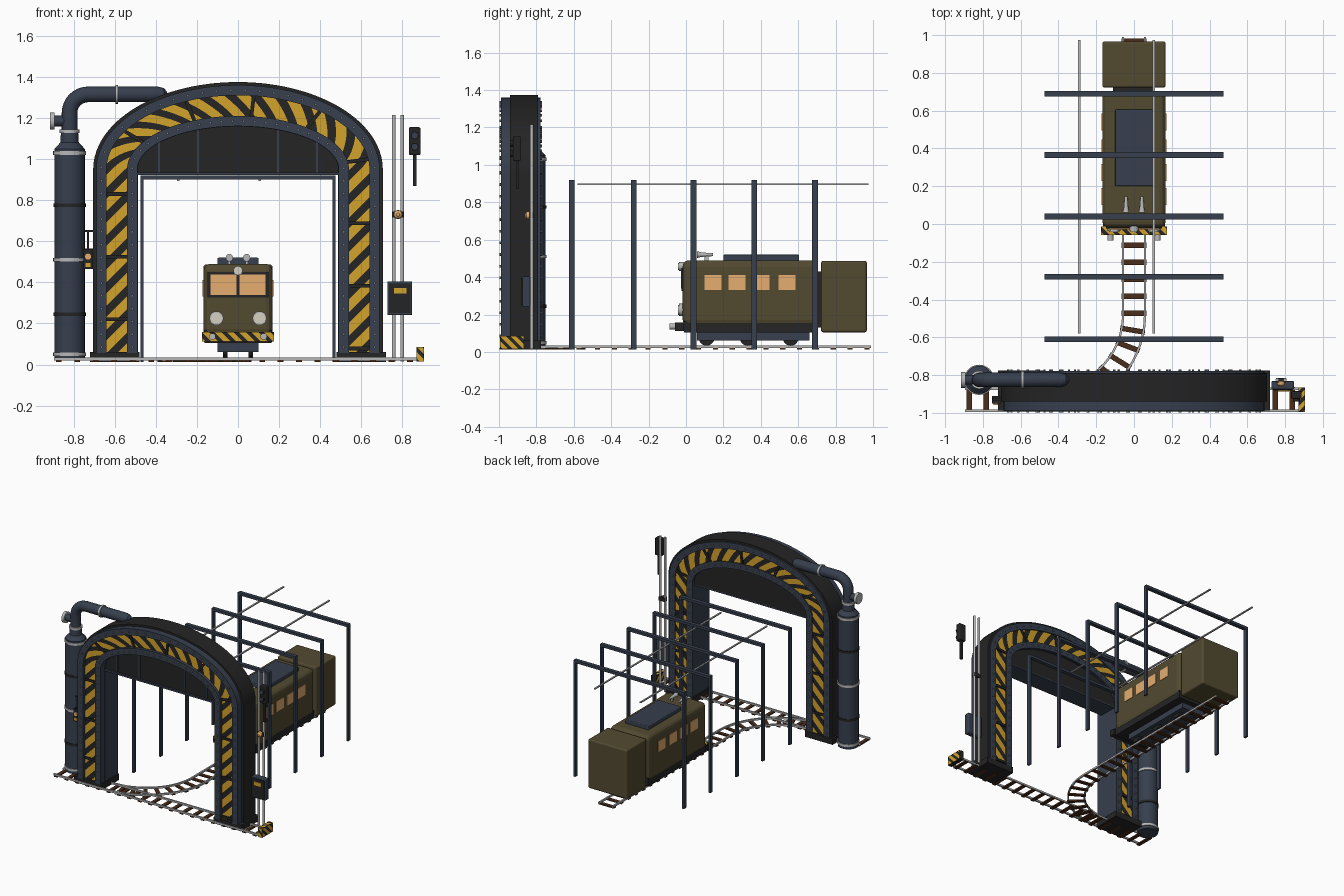
import bpy, bmesh, math
from mathutils import Vector, Matrix

if "Cube" in bpy.data.objects:
    bpy.data.objects.remove(bpy.data.objects["Cube"])


def material(name, r, g, b):
    m = bpy.data.materials.new(name)
    m.use_nodes = True
    m.diffuse_color = (r, g, b, 1)
    m.node_tree.nodes["Principled BSDF"].inputs["Base Color"].default_value = (r, g, b, 1)
    return m


BLACK = material("charcoal black", .018, .018, .018)
NAVY = material("slate navy", .038, .05, .075)
YELLOW = material("hazard yellow", .65, .36, .025)
OLIVE = material("olive brown", .085, .068, .03)
GLOW = material("warm window", .78, .42, .16)
WOOD = material("sleeper brown", .07, .026, .01)
STEEL = material("light steel", .48, .48, .48)
LENS = material("lamp lens", .68, .64, .54)
RIVET = material("rivet grey", .16, .18, .22)


# ---------- helpers ----------
def finish(name, bm, mat, smooth=False, bevel=0, fix=True):
    if fix:
        bmesh.ops.recalc_face_normals(bm, faces=bm.faces)
    me = bpy.data.meshes.new(name)
    bm.to_mesh(me)
    bm.free()
    me.materials.append(mat)
    ob = bpy.data.objects.new(name, me)
    bpy.context.collection.objects.link(ob)
    if bevel:
        mod = ob.modifiers.new("bevel", 'BEVEL')
        mod.width, mod.segments = bevel, 3
    if smooth:
        bpy.ops.object.select_all(action='DESELECT')
        ob.select_set(True)
        bpy.context.view_layer.objects.active = ob
        bpy.ops.object.shade_smooth_by_angle(angle=math.radians(35))
    return ob


def boxes(name, items, mat, bevel=0):
    """items: (x0, x1, y0, y1, z0, z1[, turn about z])"""
    bm = bmesh.new()
    for x0, x1, y0, y1, z0, z1, *turn in items:
        c = Matrix.Translation(((x0 + x1) / 2, (y0 + y1) / 2, (z0 + z1) / 2))
        r = Matrix.Rotation(turn[0] if turn else 0, 4, 'Z')
        s = Matrix.Diagonal((x1 - x0, y1 - y0, z1 - z0, 1))
        bmesh.ops.create_cube(bm, size=1, matrix=c @ r @ s)
    return finish(name, bm, mat, bevel=bevel)


def loft(name, sections, mat, smooth=False):
    bm = bmesh.new()
    rings = [[bm.verts.new(p) for p in sec] for sec in sections]
    n = len(rings[0])
    for a, b in zip(rings, rings[1:]):
        for i in range(n):
            bm.faces.new((a[i], a[(i + 1) % n], b[(i + 1) % n], b[i]))
    bm.faces.new(rings[0])
    bm.faces.new(rings[-1])
    return finish(name, bm, mat, smooth)


def tube(name, path, radii, mat, n=20):
    path = [Vector(p) for p in path]
    if not isinstance(radii, (list, tuple)):
        radii = [radii] * len(path)
    secs = []
    for i, p in enumerate(path):
        t = (path[min(i + 1, len(path) - 1)] - path[max(i - 1, 0)]).normalized()
        side = Vector((1, 0, 0)) if abs(t.y) > .7 else Vector((0, 1, 0))
        up = t.cross(side)
        secs.append([p + radii[i] * (math.cos(a) * side + math.sin(a) * up)
                     for a in (math.tau * k / n for k in range(n))])
    return loft(name, secs, mat, True)


def stripes(name, fn, length, shear, pitch, flip=False, ns=4, nt=6):
    """Thin slanted plates; fn(s, t) maps along and across the band."""
    bm = bmesh.new()
    for k in range(-int(shear / pitch) - 1, int(length / pitch) + 1):
        grid = []
        for i in range(ns + 1):
            row = []
            for j in range(nt + 1):
                t = j / nt
                s = k * pitch + pitch * .55 * i / ns + shear * (1 - t)
                row.append(bm.verts.new(fn(min(max(s, 0), length), t)))
            grid.append(row)
        for i in range(ns):
            for j in range(nt):
                q = [grid[i][j], grid[i + 1][j], grid[i + 1][j + 1], grid[i][j + 1]]
                bm.faces.new(q[::-1] if flip else q)
    bmesh.ops.dissolve_degenerate(bm, dist=1e-5, edges=bm.edges)
    finish(name, bm, YELLOW, fix=False)


# ---------- arch ----------
Z0, ZC, MID = .055, .95, .59
LEG = ZC - Z0
table = [0]
for i in range(400):
    a0, a1 = math.pi * i / 400, math.pi * (i + 1) / 400
    table.append(table[-1] + math.hypot(MID * (math.cos(a1) - math.cos(a0)),
                                        (MID - .28) * (math.sin(a1) - math.sin(a0))))
TOTAL = 2 * LEG + table[-1]


def arch(s, a, y):
    """Point at length s along an arch of half width a, left foot to right foot."""
    if s <= LEG:
        return Vector((-a, y, Z0 + s))
    if s >= TOTAL - LEG:
        return Vector((a, y, Z0 + TOTAL - s))
    d = s - LEG
    i = max(k for k in range(400) if table[k] <= d)
    th = math.pi * (i + (d - table[i]) / (table[i + 1] - table[i])) / 400
    return Vector((-a * math.cos(th), y, ZC + (a - .28) * math.sin(th)))


def arch_ring(name, a0, a1, y0, y1, mat):
    steps = [0] + [LEG + table[-1] * i / 64 for i in range(65)] + [TOTAL]
    loft(name, [[arch(s, a0, y0), arch(s, a1, y0), arch(s, a1, y1), arch(s, a0, y1)]
                for s in steps], mat, True)


arch_ring("arch_body", .497, .705, -.94, -.79, BLACK)
arch_ring("arch_lining", .488, .497, -.94, -.79, NAVY)
arch_ring("stripe_backing", .54, .64, -.966, -.94, BLACK)
for side, y0, y1, yb in (("front", -.99, -.94, -.968), ("back", -.79, -.778, -.787)):
    arch_ring(side + "_outer_trim", .64, .69, y0, y1, NAVY)
    arch_ring(side + "_inner_trim", .49, .54, y0, y1, NAVY)
    stripes(side + "_arch_stripes", lambda s, t: arch(s, .54 + .1 * t, yb), TOTAL, .1, .115,
            side == "back")
    # plate joints and rivets
    bm = bmesh.new()
    for k in range(11):
        s = .165 + .305 * k
        p, q = arch(s, .54, yb), arch(s, .64, yb)
        turn = Matrix.Rotation(-math.atan2((q - p).z, (q - p).x), 4, 'Y')
        bmesh.ops.create_cube(bm, size=1, matrix=Matrix.Translation((p + q) / 2) @ turn
                              @ Matrix.Diagonal((.1, .016, .018, 1)))
    finish(side + "_plate_joints", bm, BLACK)
    bm = bmesh.new()
    yr = y0 if side == "front" else y1
    for a in (.515, .665):
        for k in range(52):
            m = Matrix.Translation(arch(.03 + k * (TOTAL - .06) / 51, a, yr))
            bmesh.ops.create_cone(bm, cap_ends=True, segments=6, radius1=.007, radius2=.007,
                                  depth=.016, matrix=m @ Matrix.Rotation(math.pi / 2, 4, 'X'))
    finish(side + "_rivets", bm, RIVET)

# Panel closing the top of the opening
top = [arch(LEG + table[-1] * i / 48, .49, 0) for i in range(49)]
loft("lintel_panel", [[(p.x, -.93, .93), (p.x, -.93, p.z), (p.x, -.8, p.z), (p.x, -.8, .93)]
                      for p in top], BLACK)
boxes("lintel_ribs", [(x - .005, x + .005, -.937, -.93, .935, z)
                      for x, z in ((-.385, 1.08), (-.195, 1.14), (.195, 1.14), (.385, 1.08))], NAVY)
boxes("lintel_sill", [(-.49, .49, -.945, -.8, .922, .935)], NAVY)
boxes("arch_feet", [(x - .12, x + .12, -.988, -.775, .013, .06) for x in (-.6, .6)], BLACK)


# ---------- tracks ----------
def track(name, path, gauge=.116, spacing=.09):
    path = [Vector((x, y, 0)) for x, y in path]
    tans = [(path[min(i + 1, len(path) - 1)] - path[max(i - 1, 0)]).normalized()
            for i in range(len(path))]
    for label, sign in (("left", -1), ("right", 1)):
        secs = []
        for p, t in zip(path, tans):
            n = Vector((-t.y, t.x, 0))
            c = p + n * sign * gauge / 2
            secs.append([c + n * dx + Vector((0, 0, z)) for dx, z in
                         ((-.006, .02), (.006, .02), (.006, .034), (-.006, .034))])
        loft(f"{name}_{label}_rail", secs, STEEL)
    ties, left = [], spacing / 4
    for p, q in zip(path, path[1:]):
        d = q - p
        while left < d.length:
            c = p + d.normalized() * left
            ties.append((c.x - .014, c.x + .014, c.y - .066, c.y + .066, .012, .022,
                         math.atan2(d.y, d.x)))
            left += spacing
        left -= d.length
    boxes(name + "_sleepers", ties, WOOD)


R, YT = .45, -.93
track("cross_track", [(-.895, YT), (.9, YT)])
bend = [(-R + R * math.cos(a), YT + R - R * math.sin(a))
        for a in (math.pi / 2 * i / 24 for i in range(25))]
track("main_track", [(0, .99)] + bend)

# Buffer stop at the end of the cross track
boxes("buffer_stop", [(.87, .905, -.995, -.865, .015, .085)], BLACK)
stripes("stop_end_stripes", lambda s, t: (.907, -.995 + s, .015 + .07 * t), .13, .07, .055)
stripes("stop_inner_stripes", lambda s, t: (.868, -.995 + s, .015 + .07 * t), .13, .07, .055, True)
stripes("stop_top_stripes", lambda s, t: (.905 - .035 * t, -.995 + s, .087), .13, .035, .055)
stripes("stop_front_stripes", lambda s, t: (.87 + s, -.997, .015 + .07 * t), .035, .07, .055)

# ---------- overhead line ----------
for i, y in enumerate((-.61, -.28, .04, .365, .69)):
    boxes(f"line_portal_{i + 1}", [(-.475, -.46, y - .015, y + .015, .013, .92),
                                   (.46, .475, y - .015, y + .015, .013, .92),
                                   (-.475, .475, y - .015, y + .015, .9, .92)], NAVY)
boxes("overhead_wires", [(x - .006, x + .006, -.58, .975, .893, .901) for x in (-.29, .105)], STEEL)

# ---------- railcar ----------
boxes("railcar_body", [(-.168, .168, -.018, .705, .14, .49)], OLIVE, bevel=.032)
boxes("railcar_skirt", [(-.163, .163, -.012, .7, .105, .165)], BLACK)
boxes("railcar_underframe", [(-.1, .1, .06, .66, .062, .106)], NAVY)
boxes("roof_unit", [(-.1, .1, .2, .605, .48, .52)], NAVY, bevel=.006)
boxes("windscreen_frame", [(-.148, .148, -.024, -.01, .325, .45)], BLACK)
boxes("windscreen_panes", [(-.135, -.008, -.028, -.02, .338, .438),
                           (.008, .135, -.028, -.02, .338, .438)], GLOW)
boxes("side_windows", [(sx - .004, sx + .004, y, y + .09, .33, .412)
                       for sx in (-.168, .168) for y in (.1, .228, .357, .495)], GLOW)
boxes("bumper", [(-.175, .175, -.058, -.012, .113, .158)], BLACK)
stripes("bumper_front_stripes", lambda s, t: (-.175 + s, -.06, .113 + .045 * t), .35, .045, .06)
stripes("bumper_top_stripes", lambda s, t: (-.175 + s, -.058 + .046 * t, .16), .35, .045, .06)
for label, x, z, r in (("left", .105, .225, .034), ("right", -.105, .225, .034),
                       ("top", 0, .457, .023)):
    tube(label + "_headlight_rim", [(x, -.01, z), (x, -.038, z)], r, STEEL)
    tube(label + "_headlight_lens", [(x, -.03, z), (x, -.042, z)], r * .8, LENS)
for label, sx in (("left", 1), ("right", -1)):
    tube(label + "_buffer", [(sx * .125, -.05, .136), (sx * .125, -.088, .136)], .016, STEEL)
    tube(label + "_horn", [(sx * .042, .06, .52), (sx * .042, .085, .52), (sx * .042, .145, .52)],
         [.018, .012, .008], STEEL, 14)
    boxes(label + "_horn_foot", [(sx * .042 - .006, sx * .042 + .006, .1, .12, .48, .52)], STEEL)
    for i, y in enumerate((.11, .33, .56)):
        tube(f"{label}_wheel_{i + 1}", [(sx * .052, y, .075), (sx * .074, y, .075)], .042, BLACK)
boxes("coupling", [(-.11, .11, .69, .735, .13, .43)], BLACK)
boxes("rear_wagon", [(-.168, .168, .722, .967, .105, .487)], OLIVE, bevel=.012)

# ---------- tank and pipe ----------
TX, TY = -.82, -.825
tube("tank", [(TX, TY, z) for z in (.02, 1.05, 1.08, 1.13)], [.074, .074, .045, .042], NAVY, 28)
for i, (z, r, mat) in enumerate(((.05, .08, STEEL), (.51, .08, STEEL), (1.03, .08, STEEL),
                                 (1.135, .048, STEEL), (.245, .079, BLACK), (.775, .079, BLACK))):
    tube(f"tank_band_{i + 1}", [(TX, TY, z - .009), (TX, TY, z + .009)], r, mat, 28)
elbow = [(TX + .09 - .09 * math.cos(a), TY, 1.225 + .09 * math.sin(a))
         for a in (math.pi / 2 * i / 8 for i in range(9))]
tube("pipe", [(TX, TY, 1.12)] + elbow + [(-.39, TY, 1.315), (-.36, TY, 1.315), (-.345, TY, 1.315)],
     [.038] * 11 + [.03, .012], NAVY)
tube("pipe_band", [(-.597, TY, 1.315), (-.583, TY, 1.315)], .046, STEEL)
tube("valve_stem", [(-.9, TY, 1.185), (-.82, TY, 1.185)], .026, NAVY)
tube("valve_wheel", [(-.915, TY, 1.185), (-.893, TY, 1.185)], .042, STEEL)

# Small gauge on the right leg
boxes("gauge_bracket", [(-.75, -.7, -.935, -.925, .645, .655), (-.75, -.7, -.935, -.925, .555, .565),
                        (-.735, -.725, -.935, -.925, .47, .655)], BLACK)
boxes("gauge_case", [(-.752, -.705, -.95, -.91, .465, .56)], BLACK)
tube("gauge_dial", [(-.73, -.95, .525), (-.73, -.957, .525)], .015, GLOW, 12)
boxes("gauge_label", [(-.742, -.718, -.955, -.95, .475, .495)], YELLOW)

# ---------- signal poles ----------
for label, x in (("inner", .758), ("outer", .8)):
    tube(label + "_pole", [(x, TY, .015), (x, TY, 1.215)], .009, STEEL, 12)
boxes("control_box", [(.727, .848, -.875, -.832, .24, .405)], NAVY, bevel=.006)
boxes("control_box_door", [(.735, .84, -.881, -.874, .25, .395)], BLACK)
boxes("control_box_label", [(.76, .82, -.886, -.88, .345, .373)], YELLOW)
boxes("lamp_holder", [(.752, .806, -.84, -.815, .715, .745)], BLACK)
tube("warning_lamp", [(.779, -.835, .73), (.779, -.852, .73), (.779, -.862, .73)],
     [.022, .02, .008], GLOW, 14)
boxes("signal_head", [(.832, .888, -.925, -.885, 1.02, 1.155)], BLACK, bevel=.006)
boxes("signal_stem", [(.853, .869, -.908, -.892, .87, 1.03)], BLACK)
for i, z in enumerate((1.06, 1.115)):
    tube(f"signal_hood_{i + 1}", [(.86, -.92, z), (.86, -.94, z)], .019, BLACK, 14)
    tube(f"signal_lens_{i + 1}", [(.86, -.93, z), (.86, -.941, z)], .014, NAVY, 14)
